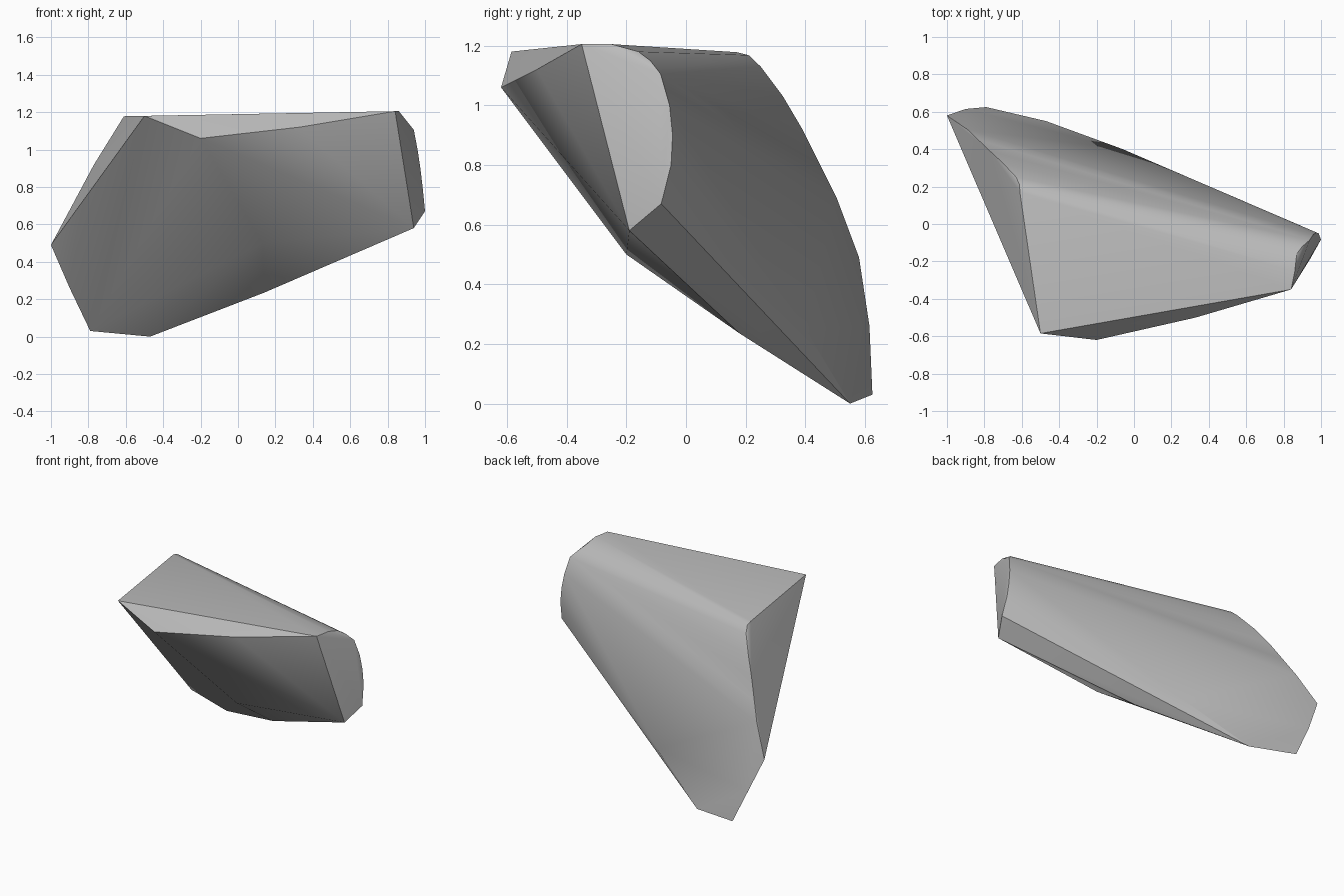
import bpy
import bmesh
import math

default_cube = bpy.data.objects.get("Cube")
if default_cube:
    bpy.data.objects.remove(default_cube, do_unlink=True)


def make_material(name, colour):
    material = bpy.data.materials.new(name)
    material.use_nodes = True
    material.diffuse_color = colour
    shader = next(n for n in material.node_tree.nodes if n.type == "BSDF_PRINCIPLED")
    shader.inputs["Base Color"].default_value = colour
    return material


def make_hull(name, outlines, material):
    """Wrap a tight convex skin around the corner outlines of a stone."""
    mesh = bpy.data.meshes.new(name)
    bm = bmesh.new()
    for outline in outlines:
        for corner in outline:
            bm.verts.new(corner)
    bmesh.ops.convex_hull(bm, input=list(bm.verts))
    loose = [v for v in bm.verts if not v.link_faces]
    bmesh.ops.delete(bm, geom=loose, context="VERTS")
    bmesh.ops.recalc_face_normals(bm, faces=list(bm.faces))
    bm.to_mesh(mesh)
    bm.free()
    mesh.materials.append(material)
    shard = bpy.data.objects.new(name, mesh)
    bpy.context.collection.objects.link(shard)
    return shard


# Upper front rim, from the model's right to its left
front_rim = [(-.5, -.585, 1.18), (-.2, -.62, 1.06), (.33, -.5, 1.12), (.84, -.35, 1.205)]

# Small broken end face on the left, rounded at the back
end_face = [(.86, -.25, 1.205), (.87, -.16, 1.18), (.9, -.12, 1.15), (.94, -.085, 1.105),
            (.96, -.055, 1), (.975, -.045, .9), (.987, -.05, .8), (1, -.083, .67),
            (.94, -.19, .58)]

# Curved back edge of the right side, running down to the foot
side_edge = [(-.61, .17, 1.178), (-.612, .21, 1.168), (-.63, .25, 1.13), (-.7, .325, 1.03),
             (-.77, .39, .92), (-.83, .45, .8), (-.89, .505, .69), (-1, .58, .49),
             (-.9, .615, .26), (-.79, .625, .03)]

# Underside ridge and the bulge low on the back
under_ridge = [(-.47, .55, 0), (.14, .18, .235), (.13, -.2, .5), (-.06, .4, .25)]

stone_grey = make_material("stone grey", (.5, .5, .5, 1))
rock = make_hull("rock_shard", [front_rim, end_face, side_edge, under_ridge], stone_grey)

# Smooth the rounded back while keeping the broken edges crisp
bpy.ops.object.select_all(action="DESELECT")
rock.select_set(True)
bpy.context.view_layer.objects.active = rock
bpy.ops.object.shade_smooth_by_angle(angle=math.radians(30))
